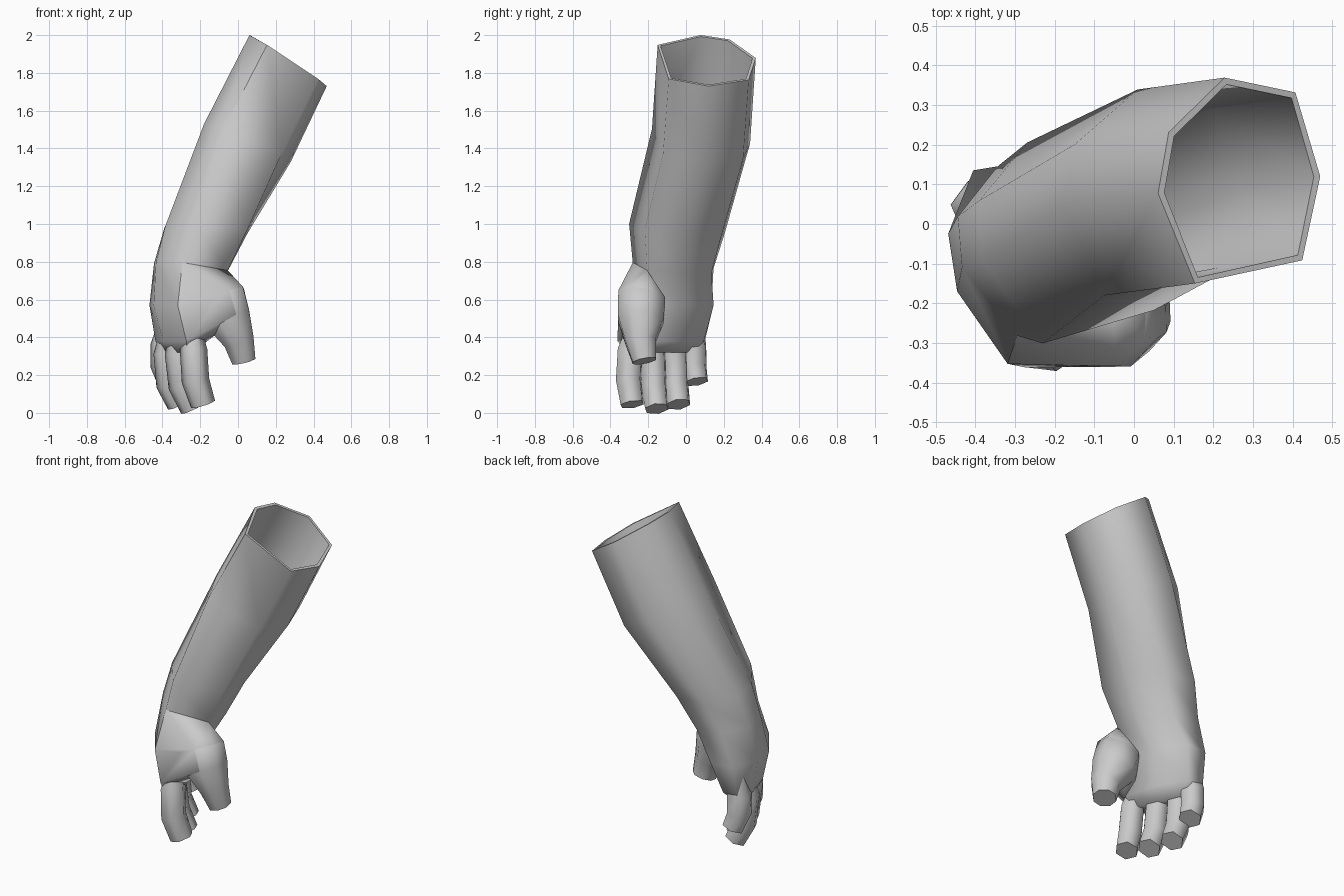
import bpy, bmesh
from math import radians, cos, sin, pi
from mathutils import Vector

if "Cube" in bpy.data.objects:
    bpy.data.objects.remove(bpy.data.objects["Cube"])


def finish(name, bm, wall=0.0):
    """Turn a bmesh into a smooth-shaded object; optional wall makes it hollow."""
    bmesh.ops.recalc_face_normals(bm, faces=bm.faces)
    mesh = bpy.data.meshes.new(name)
    bm.to_mesh(mesh)
    bm.free()
    ob = bpy.data.objects.new(name, mesh)
    bpy.context.collection.objects.link(ob)
    bpy.ops.object.select_all(action='DESELECT')
    ob.select_set(True)
    bpy.context.view_layer.objects.active = ob
    if wall:
        mod = ob.modifiers.new("wall", 'SOLIDIFY')
        mod.thickness = wall
        mod.offset = -1
        bpy.ops.object.modifier_apply(modifier=mod.name)
    bpy.ops.object.shade_smooth_by_angle(angle=radians(74))
    return ob


def loft(name, rings, cap_start=True, wall=0.0):
    """Skin a list of equal-length point rings."""
    bm = bmesh.new()
    loops = [[bm.verts.new(p) for p in r] for r in rings]
    n = len(loops[0])
    for a, b in zip(loops, loops[1:]):
        for i in range(n):
            j = (i + 1) % n
            bm.faces.new((a[i], a[j], b[j], b[i]))
    if cap_start:
        bm.faces.new(loops[0])
    bm.faces.new(loops[-1])
    return finish(name, bm, wall)


def section(c, u, v, corners):
    c, u, v = Vector(c), Vector(u), Vector(v)
    return [c + (u * cos(radians(a)) + v * sin(radians(a))) * s for a, s in corners]


def digit_rings(path, radii, across, sides):
    """Rings of a tapered tube along a bent path."""
    pts = [Vector(p) for p in path]
    corners = [(360 * (i + 0.5) / sides, 1) for i in range(sides)]
    rings = []
    for i, (p, r) in enumerate(zip(pts, radii)):
        t = (pts[min(i + 1, len(pts) - 1)] - pts[max(i - 1, 0)]).normalized()
        side = Vector(across)
        side = (side - t * side.dot(t)).normalized()
        rings.append(section(p, side.cross(t) * r, side * r, corners))
    return rings


# Hollow seven-sided forearm running into the wrist and palm
seven = ((0, 1), (50, 1.08), (100, 1.02), (150, 1), (185, 1), (241, 1.12), (314, 1.12))
arm = [
    ((0.265, 0.11, 1.865), (0.205, 0.01, -0.135), (0.00, 0.26, -0.01)),
    ((0.05, 0.08, 1.43), (0.23, 0.01, -0.10), (0.00, 0.26, -0.02)),
    ((-0.17, -0.04, 0.97), (0.22, 0.03, -0.02), (-0.06, 0.25, -0.02)),
    ((-0.25, -0.06, 0.77), (0.19, 0.03, -0.03), (-0.06, 0.21, -0.01)),
    ((-0.31, -0.09, 0.57), (0.143, 0.06, 0.00), (-0.07, 0.235, 0.00)),
    ((-0.31, -0.12, 0.38), (0.095, 0.04, 0.00), (-0.09, 0.225, 0.00)),
    ((-0.32, -0.13, 0.32), (0.05, 0.025, 0.00), (-0.08, 0.18, 0.00)),
]
arm_rings = [section(c, u, v, seven) for c, u, v in arm]
loft("forearm_and_palm", arm_rings, cap_start=False, wall=0.018)

# Four fingers fanned across the palm end
row = (-0.4, 0.92, 0)
fingers = {
    "index_finger": [(-0.25, -0.25, .50), (-0.235, -0.295, .33),
                     (-0.225, -0.303, .17), (-0.185, -0.285, .045)],
    "middle_finger": [(-0.31, -0.17, .50), (-0.315, -0.175, .31),
                      (-0.295, -0.17, .14), (-0.24, -0.155, .022)],
    "ring_finger": [(-0.35, -0.06, .50), (-0.375, -0.06, .31),
                    (-0.36, -0.055, .15), (-0.31, -0.04, .045)],
    "little_finger": [(-0.37, 0.04, .50), (-0.39, 0.04, .36),
                      (-0.39, 0.04, .25), (-0.36, 0.055, .165)],
}
for name, path in fingers.items():
    loft(name, digit_rings(path, (0.045, 0.073, 0.074, 0.067), row, 6))

# Thumb
thumb = digit_rings(
    [(-0.13, -0.21, .67), (-0.085, -0.235, .61), (-0.055, -0.238, .50),
     (0.005, -0.24, .38), (0.03, -0.22, .275)],
    (0.05, 0.135, 0.132, 0.088, 0.068), (0, 1, 0), 8)
loft("thumb", thumb)

# Fleshy thumb base and web, stretched between wrist, thumb and index knuckle
bm = bmesh.new()
base = thumb[1] + thumb[2] + arm_rings[3][5:] + arm_rings[4][5:] + arm_rings[5][5:]
for p in base:
    bm.verts.new(p)
hull = bmesh.ops.convex_hull(bm, input=bm.verts)
bmesh.ops.delete(bm, geom=list({v for v in hull["geom_interior"] + hull["geom_unused"]
                                if isinstance(v, bmesh.types.BMVert)}), context='VERTS')
finish("thumb_base", bm)
